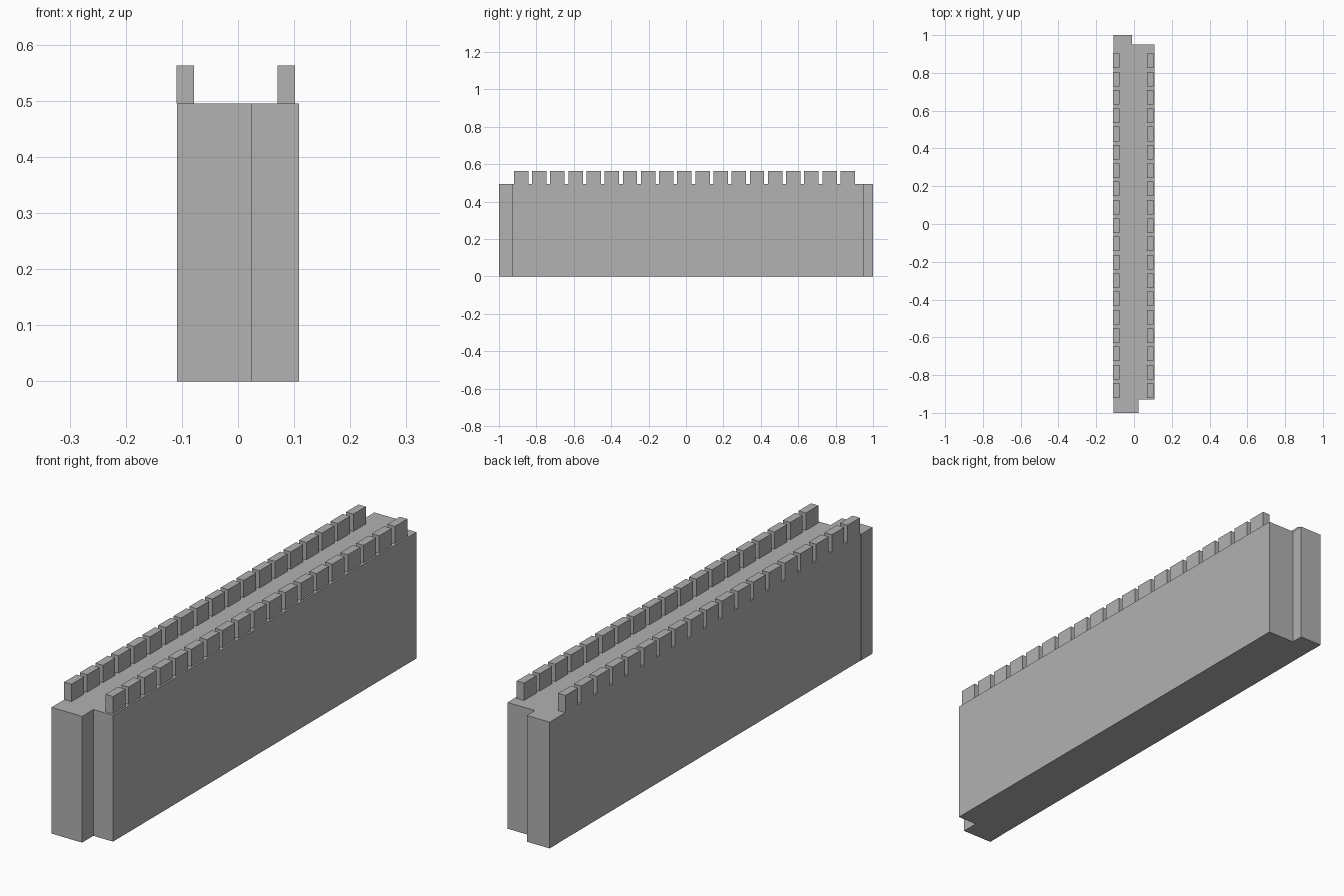
import bpy
import bmesh

cube = bpy.data.objects.get("Cube")
if cube:
    bpy.data.objects.remove(cube, do_unlink=True)

# Single stone colour
GREY = (0.445, 0.445, 0.445, 1.0)
stone = bpy.data.materials.new("stone grey")
stone.use_nodes = True
stone.diffuse_color = GREY
stone.node_tree.nodes["Principled BSDF"].inputs["Base Color"].default_value = GREY


def add_prism(name, outline, z0, z1):
    """Extrude a counter-clockwise plan outline from z0 up to z1."""
    bm = bmesh.new()
    base = bm.faces.new([bm.verts.new((x, y, z0)) for x, y in outline])
    top = bmesh.ops.extrude_face_region(bm, geom=[base], use_keep_orig=True)
    verts = [v for v in top["geom"] if isinstance(v, bmesh.types.BMVert)]
    bmesh.ops.translate(bm, verts=verts, vec=(0, 0, z1 - z0))
    bmesh.ops.recalc_face_normals(bm, faces=bm.faces)
    mesh = bpy.data.meshes.new(name)
    bm.to_mesh(mesh)
    bm.free()
    mesh.materials.append(stone)
    obj = bpy.data.objects.new(name, mesh)
    bpy.context.collection.objects.link(obj)
    return obj


def rect(x0, x1, y0, y1):
    return [(x0, y0), (x1, y0), (x1, y1), (x0, y1)]


WALL_TOP = 0.495

# Wall body with a stepped tongue at each end
add_prism("wall_body", [
    (-0.109, -1.0), (0.024, -1.0), (0.024, -0.93), (0.109, -0.93),
    (0.109, 0.95), (-0.01, 0.95), (-0.01, 1.0), (-0.109, 1.0),
    (-0.109, 0.95), (-0.108, 0.95), (-0.108, -0.93), (-0.109, -0.93),
], 0, WALL_TOP)

# Battlements: two matching rows along the wall top
COUNT, PITCH, LENGTH, START = 19, 0.097, 0.077, -0.92
for side, x0 in (("right", -0.11), ("left", 0.07)):
    for i in range(COUNT):
        y = START + i * PITCH
        add_prism(f"{side}_merlon_{i + 1}",
                  rect(x0, x0 + 0.032, y, y + LENGTH), WALL_TOP, 0.563)
